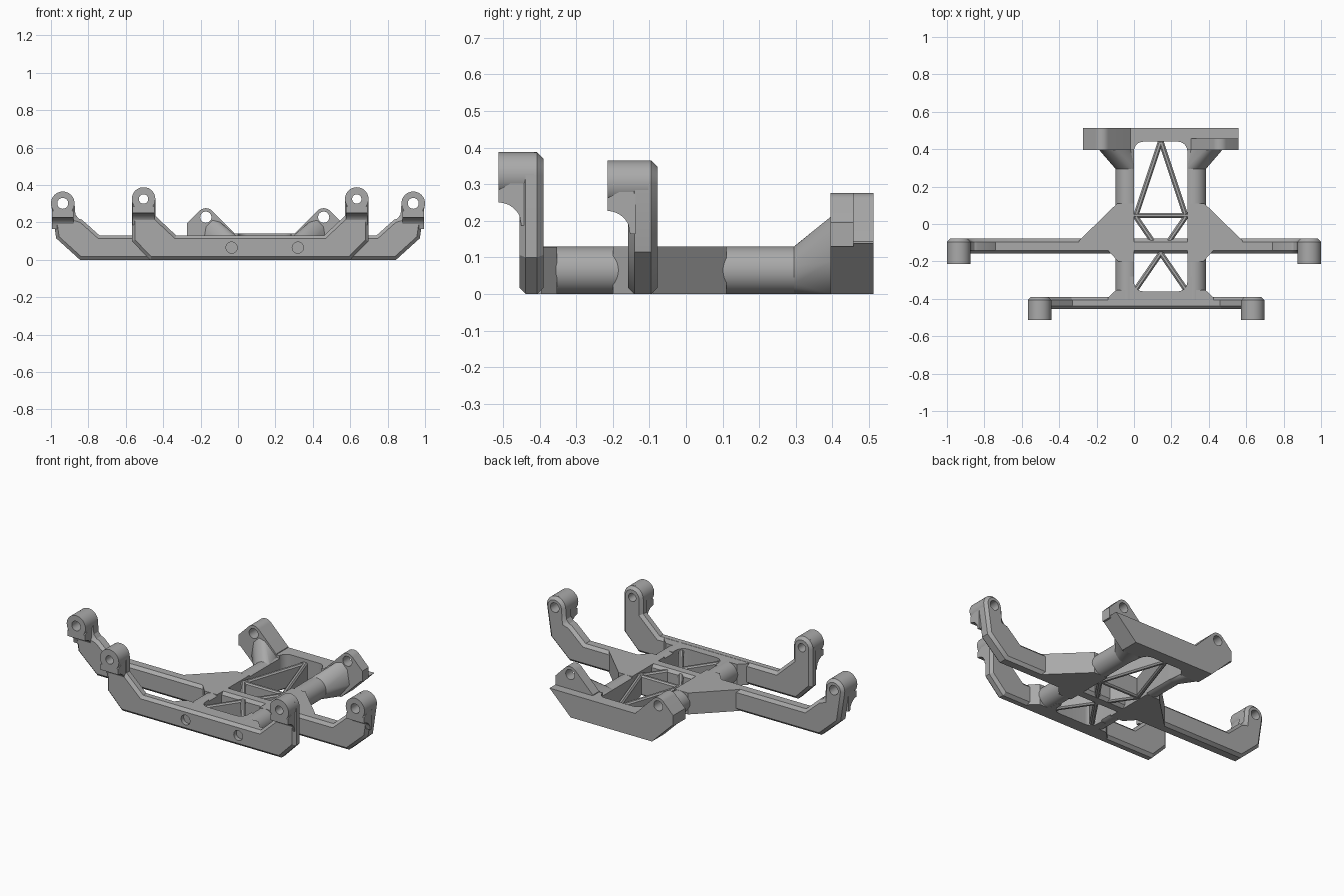
import bpy, bmesh, math
from mathutils import Vector

if "Cube" in bpy.data.objects:
    bpy.data.objects.remove(bpy.data.objects["Cube"])

grey = bpy.data.materials.new("mid grey")
grey.diffuse_color = (0.4, 0.4, 0.4, 1)
grey.use_nodes = True
grey.node_tree.nodes["Principled BSDF"].inputs["Base Color"].default_value = grey.diffuse_color
parts = []
CX = 0.143           # centre line of the spine


def finish(name, bm, part=True):
    bmesh.ops.recalc_face_normals(bm, faces=bm.faces)
    me = bpy.data.meshes.new(name)
    bm.to_mesh(me)
    bm.free()
    ob = bpy.data.objects.new(name, me)
    bpy.context.collection.objects.link(ob)
    me.materials.append(grey)
    if part:
        parts.append(ob)
    else:
        ob.hide_render = True
    return ob


def prism(name, pts, axis, a, b, part=True):
    """Extrude a 2D outline along an axis from a to b."""
    put = {'X': lambda p, d: (d, p[0], p[1]),
           'Y': lambda p, d: (p[0], d, p[1]),
           'Z': lambda p, d: (p[0], p[1], d)}[axis]
    bm = bmesh.new()
    face = bm.faces.new([bm.verts.new(put(p, a)) for p in pts])
    ext = bmesh.ops.extrude_face_region(bm, geom=[face])
    shift = Vector(put((0, 0), b - a))
    for v in ext['geom']:
        if isinstance(v, bmesh.types.BMVert):
            v.co += shift
    return finish(name, bm, part)


def arc(cx, cz, r, a0, a1, n=16):
    return [(cx + r * math.cos(math.radians(a0 + (a1 - a0) * i / n)),
             cz + r * math.sin(math.radians(a0 + (a1 - a0) * i / n))) for i in range(n + 1)]


def circle(cx, cz, r, n=32):
    return arc(cx, cz, r, 0, 360, n)[:-1]


def mirror(pts, c):
    """Close a half outline by mirroring it about x = c."""
    return pts + [(2 * c - x, y) for x, y in reversed(pts)]


def cut(ob, cutter):
    m = ob.modifiers.new("cut", 'BOOLEAN')
    m.operation, m.object, m.solver = 'DIFFERENCE', cutter, 'EXACT'


def bevel(ob, w, angle):
    m = ob.modifiers.new("chamfer", 'BEVEL')
    m.width, m.segments, m.limit_method = w, 1, 'ANGLE'
    m.angle_limit = math.radians(angle)


def cradle(name, c, u, z, r, hole, inner, outer, y0, y1, boss_y):
    """Cross arm with an upturned end and a drilled boss on each side."""
    half = [(c + p, q) for p, q in inner] + arc(c + u, z, r, 180, 0) + \
           [(c + p, q) for p, q in outer]
    arm = prism(name + "_arm", mirror(half, c), 'Y', y0, y1)
    bevel(arm, 0.017, 60)
    for s, side in ((-1, "left"), (1, "right")):
        x = c + s * u
        drill = prism("drill", circle(x, z, hole), 'Y', boss_y - 0.1, y1 + 0.1, False)
        cut(arm, drill)
        boss = prism(f"{name}_boss_{side}", circle(x, z, r, 40), 'Y', boss_y, y1 - 0.025)
        cut(boss, drill)
        # concave bracket under the boss
        k = y0 - boss_y
        web = [(y0 + 0.02, z), (boss_y, z)] + \
            arc(boss_y, z - 0.075 - k * 1.1, k * 1.1, 90, 24, 10) + \
            [(y0 + 0.005, z - 0.075 - k * 1.1), (y0 + 0.02, z - 0.075 - k * 1.1)]
        web[1] = (boss_y, z - 0.04)
        bracket = prism(f"{name}_bracket_{side}", web, 'X', x - r * 0.93, x + r * 0.93)
        cut(bracket, drill)
    return arm


# Front and middle cross arms
front = cradle("front", 0.065, 0.57, 0.325, 0.063, 0.025,
               [(0.395, 0.13), (0.507, 0.235)], [(0.633, 0.10), (0.535, 0)],
               -0.455, -0.39, -0.512)
cradle("middle", 0, 0.937, 0.302, 0.063, 0.029,
       [(0.74, 0.13), (0.835, 0.215), (0.868, 0.225)], [(0.972, 0.115), (0.845, 0)],
       -0.158, -0.078, -0.215)

# Rounded opening through the spine
opening = []
for x, y, a in ((0.235, 0.39, 0), (0.05, 0.39, 90), (0.05, -0.31, 180), (0.235, -0.31, 270)):
    opening += arc(x, y, 0.05, a, a + 90, 8)
window = prism("window_cutter", opening, 'Z', -0.1, 0.4, False)

# Round side rails, with screw holes in the front arm
for s, side in ((-1, "left"), (1, "right")):
    x = CX + s * 0.177
    rail = prism("rail_" + side, circle(x, 0.065, 0.065, 40), 'Y', -0.42, 0.45)
    screw = prism("screw_cutter", circle(x, 0.065, 0.03), 'Y', -0.55, -0.425, False)
    cut(rail, window)
    cut(front, screw)

# Hub wings joining the middle arm to the rails
hub = prism("hub", mirror([(-0.09, 0.11), (-0.295, -0.09), (-0.295, -0.14),
                           (-0.14, -0.14), (-0.085, -0.2)], CX), 'Z', 0, 0.13)
cut(hub, window)

# Plate behind the front arm
front_plate = prism("front_plate", mirror([(-0.14, -0.43), (-0.14, -0.395),
                                           (-0.095, -0.352), (-0.03, -0.352),
                                           (-0.03, -0.28)], CX), 'Z', 0, 0.129)
cut(front_plate, window)

# Back plate with sloping ends
back = prism("back_plate", mirror([(-0.272, 0.14), (-0.13, 0)], CX), 'Y', 0.395, 0.512)
cut(back, window)

# Back lugs; the right one is shallower
for s, side, y1 in ((-1, "left", 0.512), (1, "right", 0.457)):
    lug_pts = [(-0.272, 0.13), (-0.272, 0.195)] + arc(-0.172, 0.228, 0.048, 135, 45, 10) + \
              [(-0.02, 0.144), (-0.02, 0.12)]
    hx = -0.172
    rail_x = CX - 0.177
    end = [(-0.19, 0.09), (-0.175, 0.18), (-0.14, 0.215), (-0.10, 0.205),
           (-0.02, 0.13), (-0.12, 0.0), (0.0, 0.0)]
    if s > 0:
        lug_pts = [(2 * CX - x, z) for x, z in lug_pts]
        end = [(2 * CX - x, z) for x, z in end]
        hx, rail_x = 2 * CX - hx, 2 * CX - rail_x
    lug = prism("back_lug_" + side, lug_pts, 'Y', 0.395, y1)
    drill = prism("drill", circle(hx, 0.228, 0.03), 'Y', 0.2, 0.6, False)
    cut(lug, drill)
    # flared root from the rail to the lug
    bm = bmesh.new()
    for x, z in circle(rail_x, 0.065, 0.065, 32):
        bm.verts.new((x, 0.295, z))
    for x, z in end:
        bm.verts.new((x, 0.4, z))
    hull = bmesh.ops.convex_hull(bm, input=bm.verts)
    bmesh.ops.delete(bm, geom=list({g for g in hull['geom_interior'] + hull['geom_unused']
                                    if isinstance(g, bmesh.types.BMVert)}), context='VERTS')
    root = finish("lug_root_" + side, bm)
    cut(root, window)
    cut(root, drill)

# Truss ribs in the opening
ribs = [((-0.01, 0.045), (0.295, 0.045)),
        ((0.143, 0.445), (0.01, 0.045)), ((0.143, 0.445), (0.276, 0.045)),
        ((0.005, 0.045), (0.28, -0.355)), ((0.281, 0.045), (0.006, -0.355))]
for i, (a, b) in enumerate(ribs):
    a, b = Vector(a), Vector(b)
    d = (b - a).normalized() * 0.014
    n = Vector((-d.y, d.x))
    rib = prism(f"rib_{i + 1}", [a + n, b + n, b - n, a - n], 'Z', 0.001, 0.122)
    bevel(rib, 0.008, 60)

# Apply modifiers and shade smooth with sharp edges kept
bpy.ops.object.select_all(action='DESELECT')
for ob in parts:
    ob.select_set(True)
bpy.context.view_layer.objects.active = parts[0]
bpy.ops.object.convert(target='MESH')
bpy.ops.object.shade_smooth_by_angle(angle=math.radians(30))
for ob in [o for o in bpy.data.objects if o.hide_render]:
    bpy.data.objects.remove(ob)
